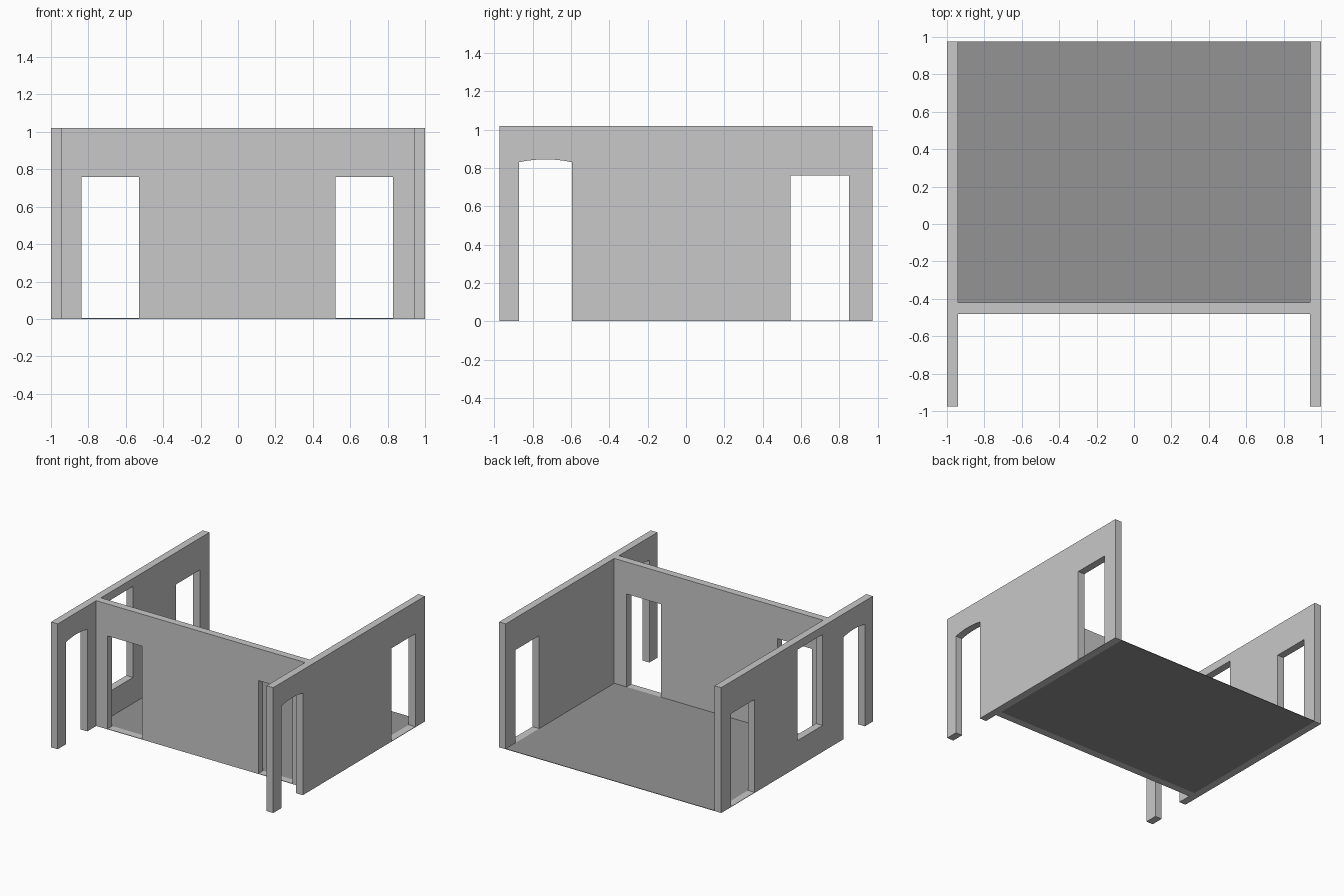
import bpy, bmesh, math
from mathutils import Vector

if "Cube" in bpy.data.objects:
    bpy.data.objects.remove(bpy.data.objects["Cube"])

H, T, X, Y = 1.02, 0.06, 1.0, 0.975      # wall height, thickness, half sizes
DOOR_H, PLATE = 0.76, 0.004              # door height, floor thickness


def material(name, v):
    m = bpy.data.materials.new(name)
    m.diffuse_color = (v, v, v, 1)
    m.use_nodes = True
    m.node_tree.nodes["Principled BSDF"].inputs["Base Color"].default_value = m.diffuse_color
    return m


WALL = material("light grey wall", 0.58)
FLOOR = material("mid grey floor", 0.296)


def finish(name, bm, mat):
    bmesh.ops.recalc_face_normals(bm, faces=bm.faces)
    me = bpy.data.meshes.new(name)
    bm.to_mesh(me)
    bm.free()
    me.materials.append(mat)
    ob = bpy.data.objects.new(name, me)
    bpy.context.collection.objects.link(ob)
    return ob


def extrude(name, pts, offset, mat):
    """Extrude a closed outline of 3D points along an offset."""
    bm = bmesh.new()
    f = bm.faces.new([bm.verts.new(p) for p in pts])
    r = bmesh.ops.extrude_face_region(bm, geom=[f])
    new = [v for v in r["geom"] if isinstance(v, bmesh.types.BMVert)]
    bmesh.ops.translate(bm, verts=new, vec=Vector(offset))
    return finish(name, bm, mat)


def box(name, x0, x1, y0, y1, z0, z1, mat):
    pts = [(x0, y0, z0), (x1, y0, z0), (x1, y1, z0), (x0, y1, z0)]
    return extrude(name, pts, (0, 0, z1 - z0), mat)


def door(a, b):
    return [(a, 0), (a, DOOR_H), (b, DOOR_H), (b, 0)]


def arch(a, b, spring, rise, n=8):
    """Opening with a shallow circular head."""
    h, c = (b - a) / 2, (a + b) / 2
    r = (h * h + rise * rise) / (2 * rise)
    ang = math.asin(h / r)
    head = [(c + r * math.sin(t), spring + rise - r + r * math.cos(t))
            for t in (-ang + 2 * ang * i / n for i in range(n + 1))]
    return [(a, 0)] + head + [(b, 0)]


def outline(a, b, openings):
    pts = [(a, 0)]
    for o in openings:
        pts += o
    return pts + [(b, 0), (b, H), (a, H)]


# Side walls: arched opening at the front, door at the back
side = outline(-Y, Y, [arch(-0.872, -0.595, 0.83, 0.015), door(0.545, 0.852)])
walls = {}
for name, x0 in (("left", -X), ("right", X - T)):
    walls[name] = extrude(name + "_wall", [(x0, u, z) for u, z in side], (T, 0, 0), WALL)
    box(name + "_door_sill", x0, x0 + T, 0.545, 0.852, 0, PLATE, WALL)

# Window in the left wall only
cutter = box("window_cutter", -X - 0.1, -X + 0.2, -0.328, -0.008, 0.215, 0.955, WALL)
cutter.hide_render = True
mod = walls["left"].modifiers.new("window", 'BOOLEAN')
mod.operation, mod.solver, mod.object = 'DIFFERENCE', 'EXACT', cutter
bpy.context.view_layer.objects.active = walls["left"]
bpy.ops.object.modifier_apply(modifier=mod.name)
bpy.data.objects.remove(cutter)

# Front wall with two doors
XI, YF = X - T, -0.48
doors = [(-0.838, -0.53), (0.52, 0.828)]
front = outline(-XI, XI, [door(*d) for d in doors])
extrude("front_wall", [(u, YF, z) for u, z in front], (0, T, 0), WALL)
for i, (a, b) in enumerate(doors):
    box(f"front_door_sill_{i + 1}", a, b, YF, YF + T, 0, PLATE, WALL)

# Room floor
box("floor", -XI, XI, YF + T, Y, 0, PLATE, FLOOR)
